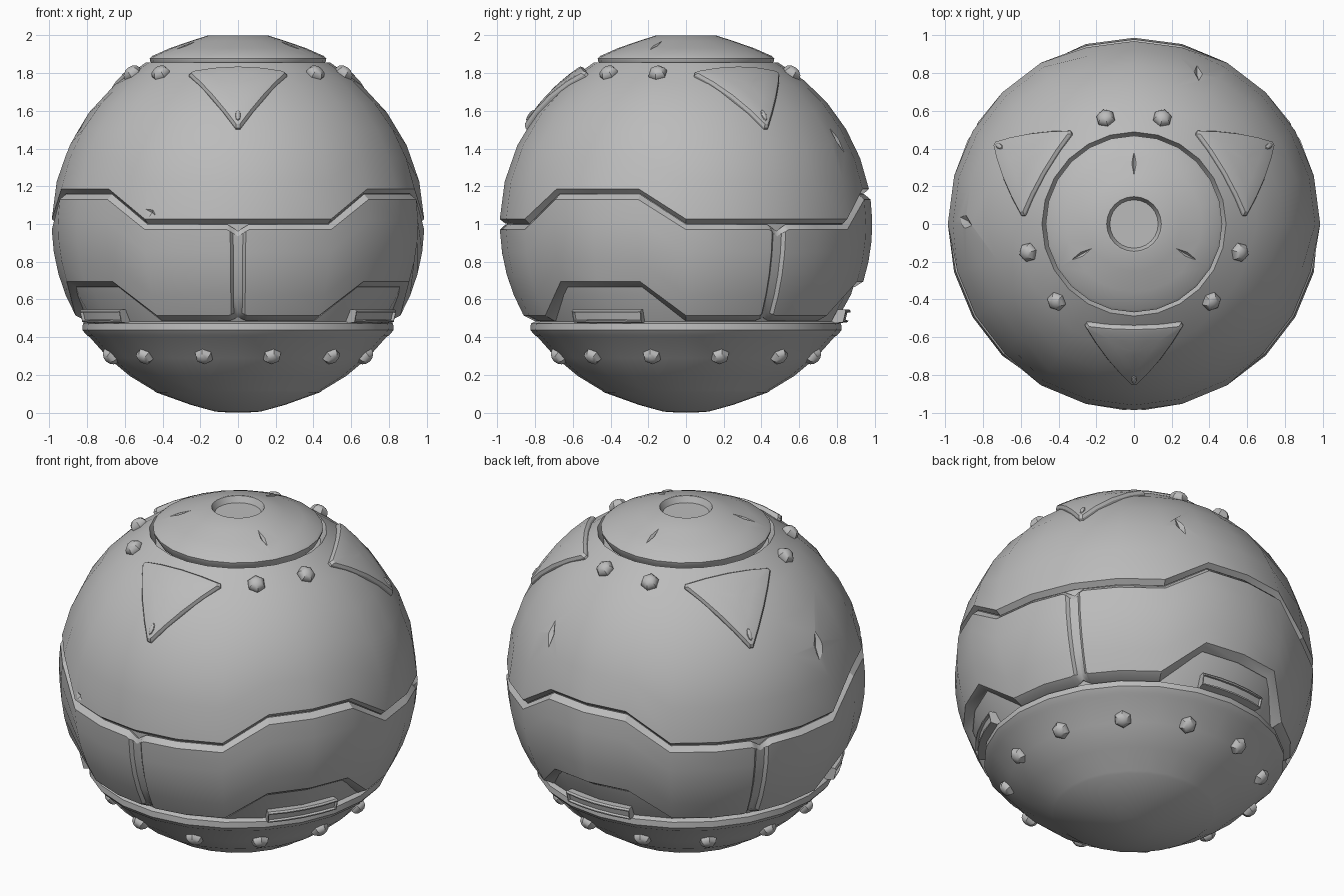
import bpy, bmesh, math
from mathutils import Vector, Matrix

if "Cube" in bpy.data.objects:
    bpy.data.objects.remove(bpy.data.objects["Cube"])

R, CZ = 0.987, 0.998
CENTRE = Vector((0, 0, CZ))
SEAMS = [-90, 30, 150]

grey = bpy.data.materials.new("plain grey")
grey.use_nodes = True
grey.diffuse_color = (0.5, 0.5, 0.5, 1)
grey.node_tree.nodes["Principled BSDF"].inputs["Base Color"].default_value = (0.5, 0.5, 0.5, 1)


def finish(name, bm, angle=30):
    bmesh.ops.recalc_face_normals(bm, faces=bm.faces)
    mesh = bpy.data.meshes.new(name)
    bm.to_mesh(mesh)
    bm.free()
    ob = bpy.data.objects.new(name, mesh)
    bpy.context.collection.objects.link(ob)
    mesh.materials.append(grey)
    smooth(ob, angle)
    return ob


def smooth(ob, angle=30):
    bpy.ops.object.select_all(action='DESELECT')
    ob.select_set(True)
    bpy.context.view_layer.objects.active = ob
    bpy.ops.object.shade_smooth_by_angle(angle=math.radians(angle))


def polar(deg, r, z):
    a = math.radians(deg)
    return Vector((r * math.cos(a), r * math.sin(a), z))


def on_ball(deg, z, radius=R):
    return polar(deg, math.sqrt(max(radius ** 2 - (z - CZ) ** 2, 0)), z)


def skin(bm, rings, wrap_cols=True, wrap_rows=True):
    """Quads between columns of points, optionally closed both ways."""
    cols = [[bm.verts.new(p) for p in ring] for ring in rings]
    n, m = len(cols), len(cols[0])
    for i in range(n if wrap_cols else n - 1):
        for j in range(m if wrap_rows else m - 1):
            a, b, k = cols[i], cols[(i + 1) % n], (j + 1) % m
            bm.faces.new((a[j], b[j], b[k], a[k]))
    return cols


def lathe(name, profile, steps=24):
    bm = bmesh.new()
    cols = skin(bm, [[polar(i * 360 / steps, r, z) for r, z in profile]
                     for i in range(steps)], wrap_rows=False)
    for k in (0, -1):
        bm.faces.new([c[k] for c in cols])
    return finish(name, bm)


def from_seam(deg):
    return min(abs((deg - s + 180) % 360 - 180) for s in SEAMS)


def ramp(deg, low, high):
    t = min(max((from_seam(deg) - 30) / 15, 0), 1)
    return low + (high - low) * t


def rows(top, bottom, n):
    """Heights evenly spaced in latitude."""
    a, b = (math.asin((z - CZ) / R) for z in (top, bottom))
    return [CZ + R * math.sin(a + (b - a) * i / n) for i in range(n + 1)]


# Upper shell with a bevelled, stepped lower edge
bm = bmesh.new()
columns = []
for i in range(24):
    d = i * 15
    edge = ramp(d, 1.002, 1.162)
    col = [on_ball(d, z) for z in rows(1.856, edge + 0.024, 5)]
    col += [on_ball(d, edge, R - 0.03)]
    col += [on_ball(d, edge + 0.01, 0.94), polar(d, 0.455, 1.80)]
    columns.append(col)
skin(bm, columns)
upper_shell = finish("upper_shell", bm)

# Middle band with three seams and three arched cutouts
angles = {i * 15.0 for i in range(24)}
for s in SEAMS:
    angles |= {(s + k * o) % 360 for k in (-1, 1) for o in (1.5, 2.4, 3.4)}
bm = bmesh.new()
columns = []
for d in sorted(angles):
    off = from_seam(d)
    groove = 0.018 if off < 2 else 0
    dip = 0.035 * max(0, 1 - off / 3.4)
    edge = ramp(d, 1.0, 1.16) - dip
    foot = ramp(d, 0.515, 0.695) + dip * 0.6
    col = [on_ball(d, edge - 0.002, R - 0.03)]
    col += [on_ball(d, z, R - groove) for z in rows(edge - 0.03, foot, 4)]
    col += [on_ball(d, foot - 0.03, R - 0.035), on_ball(d, foot - 0.03, 0.935),
            on_ball(d, edge - 0.01, 0.935)]
    columns.append(col)
skin(bm, columns)
finish("middle_band", bm)

# Inner core seen through the grooves and cutouts
lathe("inner_core", [(math.sqrt(0.95 ** 2 - (z - CZ) ** 2), z)
                     for z in rows(1.80, 0.46, 8)])

# Lower bowl with rim and slightly stepped base disc
ball = [(math.sqrt(R * R - (z - CZ) ** 2), z) for z in rows(0.40, 0.118, 3)]
base = [(0.435, 0.108), (0.25, 0.042), (0.12, 0.006), (0.03, 0.0)]
lathe("lower_bowl", [(0.7, 0.488), (0.80, 0.483), (0.822, 0.472), (0.825, 0.438),
                     (0.80, 0.41)] + ball + base)

# Top cap with a recessed socket
cap = lathe("top_cap", [(0.44, 1.82), (0.465, 1.862), (0.468, 1.878), (0.455, 1.89),
                        (0.36, 1.932), (0.25, 1.97), (0.155, 2.0), (0.145, 2.0),
                        (0.128, 1.965), (0.02, 1.965)])


def facing(point, spin=0.0):
    """Placement at a point with local z pointing out of the ball and local y up the ball."""
    n = (point - CENTRE).normalized()
    side = Vector((0, 0, 1)).cross(n).normalized()
    m = Matrix((side, n.cross(side), n)).transposed().to_4x4()
    return Matrix.Translation(point) @ m @ Matrix.Rotation(math.radians(spin), 4, 'Z')


def studs(name, places, size):
    bm = bmesh.new()
    for p in places:
        bmesh.ops.create_uvsphere(bm, u_segments=6, v_segments=6, radius=size,
                                  matrix=facing(p) @ Matrix.Diagonal((1, 1, 0.75, 1)))
    finish(name, bm, 35)


studs("lower_studs", [on_ball(15 + 30 * i, 0.30) for i in range(12)], 0.05)
studs("upper_studs", [on_ball(s + 60 + k, 1.797) for s in SEAMS for k in (-15, 15)], 0.052)

# Raised triangular plates, each with a small slotted nub by its lower tip
corners = [Vector((-0.255, -0.525, 0.79)), Vector((0.255, -0.525, 0.79)),
           Vector((0, -0.85, 0.505))]
middle = sum(corners, Vector()) / 3
outline = [a.lerp(b, f) for a, b in zip(corners, corners[1:] + corners[:1])
           for f in (0.04, 0.25, 0.5, 0.75, 0.96)]
layers = [(1.07, 0.965), (1.05, 0.992), (0.98, 1.006), (0.9, 1.008), (0.5, 1.008), (0.1, 1.008)]
for s, label in zip(SEAMS, ("front", "left", "right")):
    turn = Matrix.Rotation(math.radians(s + 90), 4, 'Z')
    bm = bmesh.new()
    loops = [[CENTRE + turn @ (middle.lerp(p, k).normalized() * r) for p in outline]
             for k, r in layers]
    made = skin(bm, loops, wrap_cols=False)
    bm.faces.new(made[-1])
    bm.faces.new(made[0])
    finish(label + "_triangle_plate", bm)
    bm = bmesh.new()
    bmesh.ops.create_uvsphere(bm, u_segments=8, v_segments=6, radius=0.018,
                              matrix=facing(on_ball(s, 1.575, 1.006))
                              @ Matrix.Diagonal((0.8, 2, 0.7, 1)))
    finish(label + "_plate_nub", bm)

# Framed vents inside the arched cutouts
for s in SEAMS:
    bm = bmesh.new()
    columns = []
    for k in range(5):
        d = s + 60 + (k - 2) * 7
        columns.append([polar(d, r, z) for r, z in
                        ((0.78, 0.548), (0.865, 0.548), (0.872, 0.538),
                         (0.858, 0.48), (0.78, 0.47))])
    cols = skin(bm, columns, wrap_cols=False)
    bm.faces.new(cols[0])
    bm.faces.new(cols[-1])
    bm.faces.ensure_lookup_table()
    front = [f for f in bm.faces if all(v in {c[j] for c in cols for j in (2, 3)} for v in f.verts)]
    bmesh.ops.recalc_face_normals(bm, faces=bm.faces)
    bmesh.ops.inset_region(bm, faces=front, thickness=0.008, depth=0)
    bmesh.ops.inset_region(bm, faces=front, thickness=0.002, depth=-0.015)
    finish("arch_vent", bm)


def carve(target, dents):
    """Cut shallow wedge-shaped nicks: (point, length, width, depth, spin)."""
    bm = bmesh.new()
    for point, length, width, depth, spin in dents:
        bmesh.ops.create_uvsphere(bm, u_segments=4, v_segments=2, radius=1,
                                  matrix=facing(point, spin)
                                  @ Matrix.Diagonal((width, length, depth, 1)))
    cutter = finish("nick_cutter", bm)
    cutter.hide_render = True
    mod = target.modifiers.new("nicks", 'BOOLEAN')
    mod.operation, mod.solver, mod.object = 'DIFFERENCE', 'EXACT', cutter
    bpy.context.view_layer.objects.active = target
    bpy.ops.object.modifier_apply(modifier=mod.name)
    bpy.data.objects.remove(cutter)
    smooth(target)


# Battle-worn nicks
carve(upper_shell, [(on_ball(67, 1.45), 0.14, 0.035, 0.025, 15),
                    (on_ball(179, 1.40), 0.14, 0.045, 0.025, -15),
                    (on_ball(-118, 1.06), 0.05, 0.03, 0.02, 60)])
carve(cap, [(polar(s + 180, 0.32, 1.945), 0.07, 0.012, 0.015, 0) for s in SEAMS])
